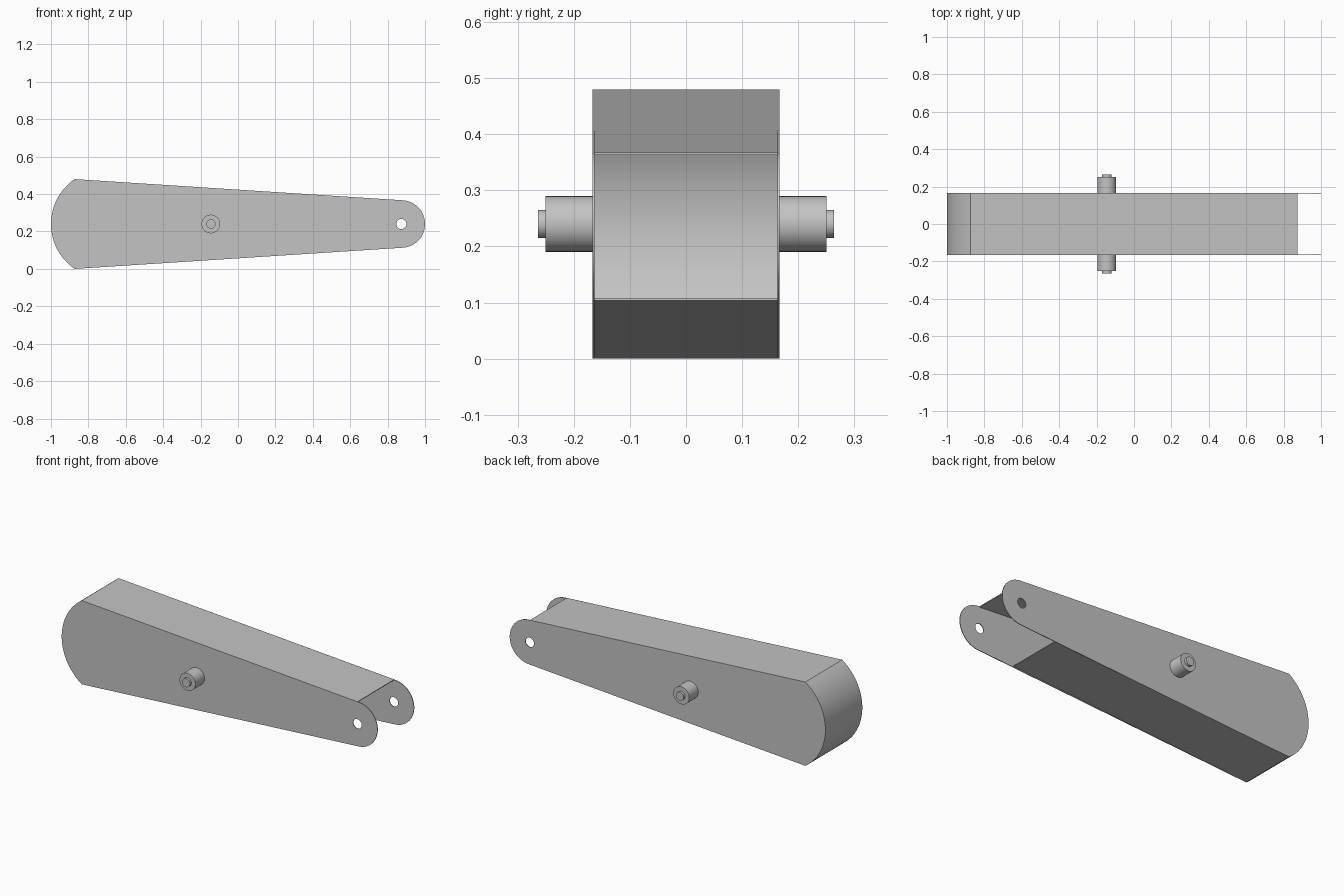
import bpy
import bmesh
from math import sin, cos, pi, atan2, radians
from mathutils import Vector

if "Cube" in bpy.data.objects:
    bpy.data.objects.remove(bpy.data.objects["Cube"], do_unlink=True)

MID = 0.24          # height of the centre line
HALF_W = 0.167      # half width of the arm
WALL = 0.004        # sheet thickness
TAIL_X = -0.873     # where the rounded tail begins
TIP_X, TIP_R = 0.873, 0.127
HOLE_R = 0.027
TAIL_R = 0.29
PIN_X = -0.145

grey = bpy.data.materials.new("plain_grey")
grey.use_nodes = True
colour = (0.55, 0.55, 0.55, 1)
grey.diffuse_color = colour
grey.node_tree.nodes["Principled BSDF"].inputs["Base Color"].default_value = colour


def arc(cx, r, start, end, n):
    """Points on an arc in the side profile, centred on the middle height."""
    angles = [start + (end - start) * i / n for i in range(n + 1)]
    return [(cx + r * cos(a), MID + r * sin(a)) for a in angles]


def finish(name, bm):
    bmesh.ops.recalc_face_normals(bm, faces=bm.faces)
    mesh = bpy.data.meshes.new(name)
    bm.to_mesh(mesh)
    bm.free()
    obj = bpy.data.objects.new(name, mesh)
    bpy.context.collection.objects.link(obj)
    mesh.materials.append(grey)
    bpy.ops.object.select_all(action="DESELECT")
    obj.select_set(True)
    bpy.context.view_layer.objects.active = obj
    bpy.ops.object.shade_smooth_by_angle(angle=radians(25))
    return obj


def add_loop(bm, points, y):
    verts = [bm.verts.new((x, y, z)) for x, z in points]
    return [bm.edges.new((v, verts[(i + 1) % len(verts)])) for i, v in enumerate(verts)]


# Profile: rounded tail, tapering edges, round tip
spread = atan2(MID, TAIL_X + 1 - TAIL_R + 0.0)
spread = pi - atan2(MID, -(TAIL_X - (TAIL_R - 1)))
tail = arc(TAIL_R - 1, TAIL_R, 2 * pi - spread, spread, 32)
tail[0], tail[-1] = (TAIL_X, 0.0), (TAIL_X, 2 * MID)
lean = pi / 2 - 0.065
tip = arc(TIP_X, TIP_R, lean, -lean, 32)
hole = arc(TIP_X, HOLE_R, 0, 2 * pi, 32)[:-1]


# Side plates with a pivot hole
def side_plate(name, side):
    bm = bmesh.new()
    y = side * HALF_W
    edges = add_loop(bm, tail + tip, y) + add_loop(bm, hole, y)
    bmesh.ops.triangle_fill(bm, edges=edges, use_beauty=True, use_dissolve=False)
    out = bmesh.ops.extrude_face_region(bm, geom=bm.faces[:], use_keep_orig=True)
    moved = [g for g in out["geom"] if isinstance(g, bmesh.types.BMVert)]
    bmesh.ops.translate(bm, verts=moved, vec=(0, -side * WALL, 0))
    finish(name, bm)


# Round pin with a smaller end stub
def cylinder(name, side, r, y0, y1):
    bm = bmesh.new()
    points = [(x + PIN_X, z) for x, z in arc(0, r, 0, 2 * pi, 32)[:-1]]
    edges = add_loop(bm, points, side * y0)
    face = bm.faces.new([e.verts[0] for e in edges])
    out = bmesh.ops.extrude_face_region(bm, geom=[face], use_keep_orig=True)
    moved = [g for g in out["geom"] if isinstance(g, bmesh.types.BMVert)]
    bmesh.ops.translate(bm, verts=moved, vec=(0, side * (y1 - y0), 0))
    finish(name, bm)


for label, side in (("front", -1), ("back", 1)):
    side_plate(label + "_side_plate", side)
    cylinder(label + "_pin", side, 0.05, HALF_W, 0.25)
    cylinder(label + "_pin_stub", side, 0.025, 0.25, 0.264)

# Thin wall wrapped around the bottom, tail and top; hollow and open at the tip
bottom_end, top_end = Vector((0.65, 0.104)), Vector((TIP_X, 0.367))
path = [bottom_end] + [Vector(p) for p in tail] + [top_end]
tangents = [(path[min(i + 1, len(path) - 1)] - path[max(i - 1, 0)]).normalized()
            for i in range(len(path))]
inner = [p + Vector((t.y, -t.x)) * WALL for p, t in zip(path, tangents)]
bm = bmesh.new()
rings = []
for p, q in zip(path, inner):
    section = [(p, -1), (p, 1), (q, 1), (q, -1)]
    rings.append([bm.verts.new((v.x, s * (HALF_W - WALL), v.y)) for v, s in section])
for a, b in zip(rings, rings[1:]):
    for i in range(4):
        j = (i + 1) % 4
        bm.faces.new((a[i], a[j], b[j], b[i]))
bm.faces.new(rings[0])
bm.faces.new(rings[-1])
finish("wrapped_wall", bm)
